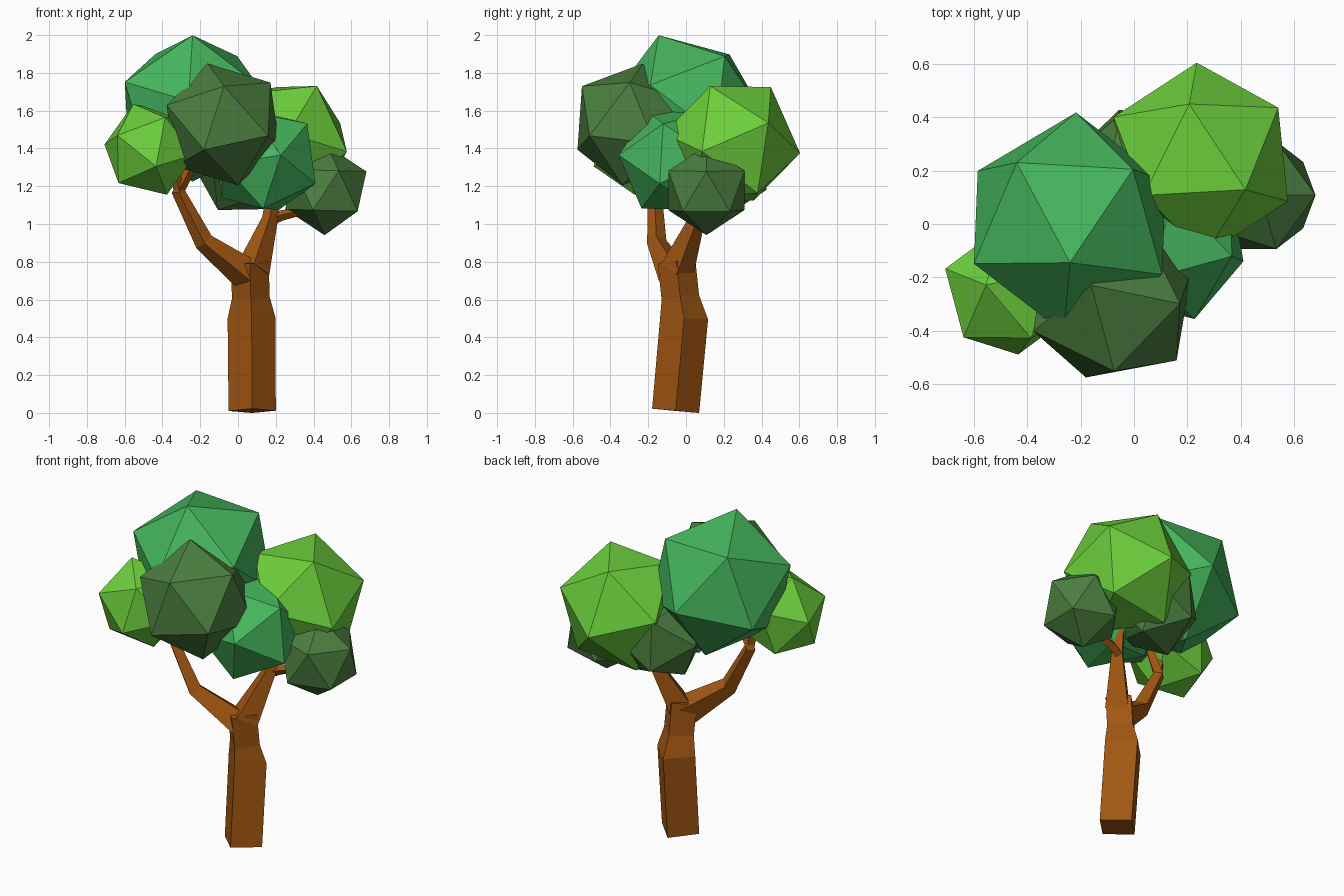
import bpy, bmesh, math
from mathutils import Vector, Matrix

cube = bpy.data.objects.get("Cube")
if cube:
    bpy.data.objects.remove(cube, do_unlink=True)


def material(name, color):
    m = bpy.data.materials.new(name)
    m.use_nodes = True
    m.diffuse_color = (*color, 1)
    bsdf = next(n for n in m.node_tree.nodes if n.type == "BSDF_PRINCIPLED")
    bsdf.inputs["Base Color"].default_value = (*color, 1)
    bsdf.inputs["Roughness"].default_value = 0.9
    return m


lime = material("lime_leaf", (0.15, 0.62, 0.045))
emerald = material("emerald_leaf", (0.06, 0.47, 0.11))
forest = material("forest_leaf", (0.07, 0.21, 0.05))
bark = material("brown_bark", (0.36, 0.095, 0.006))


def finish(name, bm, mat):
    bmesh.ops.recalc_face_normals(bm, faces=bm.faces)
    mesh = bpy.data.meshes.new(name)
    bm.to_mesh(mesh)
    bm.free()
    mesh.materials.append(mat)
    obj = bpy.data.objects.new(name, mesh)
    bpy.context.collection.objects.link(obj)
    return obj


def frame(a, b):
    """Orthonormal frame with first axis along a and second towards b."""
    x = a.normalized()
    y = (b - x * b.dot(x)).normalized()
    return Matrix((x, y, x.cross(y))).transposed()


def leaf_clump(name, mat, center, radius, corner, neighbour):
    """Icosahedron turned so one corner and its neighbour face given points."""
    bm = bmesh.new()
    bmesh.ops.create_icosphere(bm, subdivisions=1, radius=radius)
    bm.verts.ensure_lookup_table()
    first = bm.verts[0]
    second = first.link_edges[0].other_vert(first)
    c = Vector(center)
    target = frame(Vector(corner) - c, Vector(neighbour) - c)
    turn = target @ frame(first.co.copy(), second.co.copy()).transposed()
    for v in bm.verts:
        v.co = turn @ v.co + c
    finish(name, bm, mat)


def limb(name, path):
    """Four-sided tapered tube through (x, y, z, radius) points."""
    bm = bmesh.new()
    pts = [Vector(p[:3]) for p in path]
    rings = []
    for i, p in enumerate(path):
        before = pts[max(i - 1, 0)]
        after = pts[min(i + 1, len(pts) - 1)]
        turn = Vector((0, 0, 1)).rotation_difference(after - before)
        ring = []
        for k in range(4):
            a = k * math.pi / 2
            ring.append(bm.verts.new(pts[i] + turn @ Vector((math.cos(a), math.sin(a), 0)) * p[3]))
        rings.append(ring)
    for low, high in zip(rings, rings[1:]):
        for k in range(4):
            n = (k + 1) % 4
            bm.faces.new((low[k], low[n], high[n], high[k]))
    bm.faces.new(rings[0])
    bm.faces.new(rings[-1])
    finish(name, bm, bark)


# Trunk, two main branches and their twigs
limb("trunk", [(.075, -.055, .011, .125), (.072, -.01, .5, .127),
               (.068, -.03, .61, .1), (.062, -.05, .8, .1)])
limb("left_fork_branch", [(.05, -.06, .73, .09), (-.18, -.155, .905, .052),
                          (-.315, -.165, 1.17, .036), (-.25, -.16, 1.3, .028)])
limb("left_fork_twig", [(-.3, -.165, 1.13, .032), (-.335, -.175, 1.28, .025)])
limb("right_fork_branch", [(.08, -.045, .76, .09), (.17, .06, 1.03, .042),
                           (.19, .11, 1.22, .032)])
limb("right_fork_twig", [(.17, .07, 1.02, .03), (.23, .085, 1.045, .028),
                         (.35, .1, 1.07, .02)])

# Foliage
leaf_clump("crown_top", emerald, (-.24, .005, 1.612), .415,
           (-.24, -.145, 2), (-.6, -.15, 1.755))
leaf_clump("crown_back", lime, (.25, .243, 1.427), .365,
           (.42, .127, 1.735), (.205, .445, 1.71))
leaf_clump("crown_side", lime, (-.465, -.25, 1.395), .257,
           (-.555, -.228, 1.638), (-.7, -.17, 1.426))
leaf_clump("crown_front", forest, (-.08, -.283, 1.527), .336,
           (-.16, -.23, 1.848), (-.077, -.545, 1.738))
leaf_clump("crown_inner", emerald, (.14, -.065, 1.335), .305,
           (.41, -.14, 1.214), (.257, -.36, 1.35))
leaf_clump("crown_low", forest, (.465, .108, 1.178), .237,
           (.695, .108, 1.285), (.48, .108, 1.4))
leaf_clump("crown_rear_low", forest, (.03, .2, 1.31), .275,
           (.165, .27, 1.075), (-.087, .17, 1.07))
